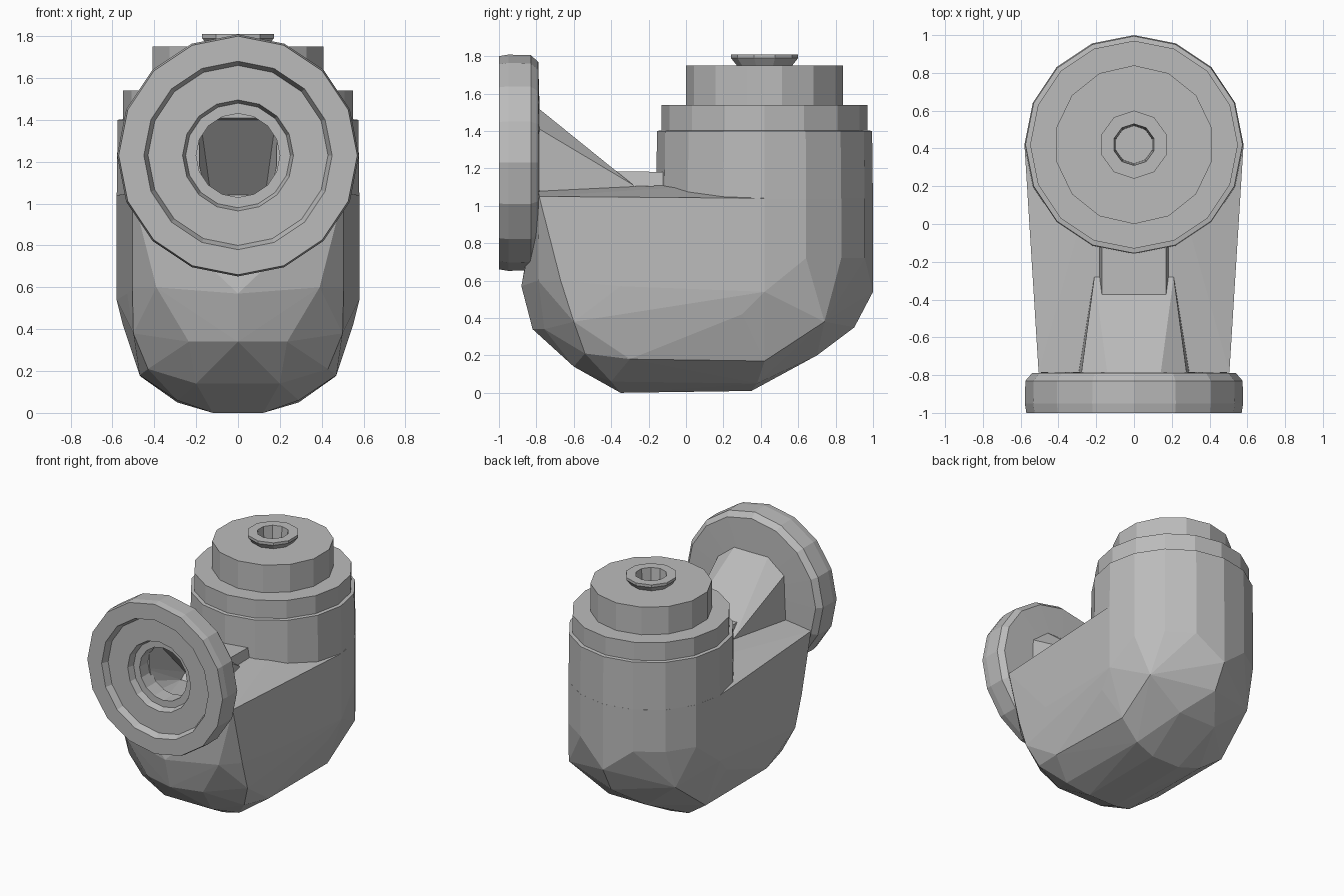
import bpy, bmesh
from math import sin, cos, pi
from mathutils import Matrix

cube = bpy.data.objects.get("Cube")
if cube:
    bpy.data.objects.remove(cube)

grey = bpy.data.materials.new("plain grey")
grey.use_nodes = True
grey.diffuse_color = (0.5, 0.5, 0.5, 1)
grey.node_tree.nodes["Principled BSDF"].inputs["Base Color"].default_value = (0.5, 0.5, 0.5, 1)


def finish(name, bm):
    bmesh.ops.recalc_face_normals(bm, faces=bm.faces)
    mesh = bpy.data.meshes.new(name)
    bm.to_mesh(mesh)
    bm.free()
    mesh.materials.append(grey)
    obj = bpy.data.objects.new(name, mesh)
    bpy.context.scene.collection.objects.link(obj)
    return obj


def lathe(name, profile, sides, place, ring=False):
    """Turn (radius, height) points about z; ring joins last point to first."""
    bm = bmesh.new()
    loops = [[bm.verts.new((r * sin(2 * pi * i / sides), r * cos(2 * pi * i / sides), h))
              for i in range(sides)] for r, h in profile]
    pairs = list(zip(loops, loops[1:]))
    if ring:
        pairs.append((loops[-1], loops[0]))
    else:
        bm.faces.new(loops[0])
        bm.faces.new(loops[-1])
    for a, b in pairs:
        for i in range(sides):
            j = (i + 1) % sides
            bm.faces.new((a[i], a[j], b[j], b[i]))
    bm.transform(place)
    return finish(name, bm)


def hull(name, points):
    """Convex solid around points."""
    bm = bmesh.new()
    for p in points:
        bm.verts.new(p)
    out = bmesh.ops.convex_hull(bm, input=bm.verts)
    junk = {g for g in out["geom_interior"] + out["geom_unused"]
            if isinstance(g, bmesh.types.BMVert)}
    bmesh.ops.delete(bm, geom=list(junk), context="VERTS")
    bmesh.ops.dissolve_limit(bm, angle_limit=0.02, verts=bm.verts, edges=bm.edges)
    return finish(name, bm)


def mirrored(points):
    return [(s * x, y, z) for x, y, z in points for s in (1, -1)]


def circle(r, y, z, sides):
    return [(r * cos(2 * pi * i / sides), y + r * sin(2 * pi * i / sides), z)
            for i in range(sides)]


TOWER_Y = 0.42
upright = Matrix.Translation((0, TOWER_Y, 0))
forward = Matrix.Translation((0, 0, 1.23)) @ Matrix.Rotation(pi / 2, 4, "X")

# Elbow body: rounded front bowl, flat sides and keel running into the tower
body_points = circle(0.53, -0.35, 0.57, 12) + circle(0.47, -0.35, 0.34, 12)
body_points += circle(0.58, TOWER_Y, 0.54, 4) + circle(0.48, TOWER_Y, 0.35, 4)
body_points += circle(0.58, TOWER_Y, 0.72, 16) + circle(0.58, TOWER_Y, 1.04, 16)
# Shoulders behind the flange, with corners cut back lower down
body_points += mirrored([(0.505, -0.785, 1.05), (0.505, -0.67, 0.6), (0.39, -0.79, 0.6),
                         (0.2, -0.79, 1.09), (0.2, 0.3, 1.12)])
# Full lower corners and keel
body_points += mirrored([(0.5, -0.6, 0.38), (0.43, -0.54, 0.21), (0.55, 0.3, 0.42),
                         (0.47, -0.3, 0.18), (0.46, 0.42, 0.17), (0.29, -0.4, 0.06),
                         (0.29, 0.38, 0.05), (0.2, -0.6, 0.14), (0.16, 0.7, 0.2),
                         (0.12, -0.35, 0), (0.12, 0.35, 0.01)])
body_points += [(0.47, 0.74, 0.38), (-0.43, 0.74, 0.42)]
body = hull("elbow_body", body_points)

# Sloping neck behind the flange and flat web up to the tower
neck = hull("sloping_neck", mirrored([
    (0.14, -0.8, 1.53), (0.28, -0.8, 1.42), (0.3, -0.8, 0.95),
    (0.19, -0.37, 1.18), (0.21, -0.28, 1.11), (0.2, -0.28, 0.95)]))
web = hull("tower_web", mirrored([
    (0.17, -0.4, 1.185), (0.17, -0.08, 1.18), (0.2, -0.4, 1.0), (0.2, -0.08, 1.0)]))

# Bore that curves down inside the elbow
bore = hull("bore_cutter",
            [(x, -0.9, 1.23 + z) for x, z, _ in circle(0.2, 0, 0, 12)]
            + mirrored([(0.18, -0.76, 1.4), (0.13, -0.45, 1.04), (0.13, -0.5, 1.0)]))
bore.hide_render = True
bore.hide_viewport = True
bore.display_type = "WIRE"
for part in (body, neck):
    cut = part.modifiers.new("bore", "BOOLEAN")
    cut.operation = "DIFFERENCE"
    cut.object = bore

# Front flange with stepped recess and open bore
lathe("front_flange", [(0.2, 0.78), (0.54, 0.79), (0.575, 0.83), (0.578, 0.95), (0.57, 1.0),
                       (0.45, 1.0), (0.43, 0.95), (0.265, 0.95),
                       (0.25, 0.9), (0.2, 0.9)], 16, forward, ring=True)

# Tower and collar
lathe("tower", [(0.58, 0.72), (0.58, 1.0), (0.575, 1.4), (0.5, 1.41)], 16, upright)
lathe("tower_collar", [(0.55, 1.38), (0.55, 1.54)], 16, upright)

# Cap with a socket sunk through its nut
lathe("cap", [(0.42, 1.5), (0.42, 1.75), (0.125, 1.75), (0.1, 1.66)], 14, upright)
lathe("socket_nut", [(0.14, 1.74), (0.18, 1.79), (0.18, 1.81), (0.11, 1.81),
                     (0.1, 1.68)], 10, upright, ring=True)
